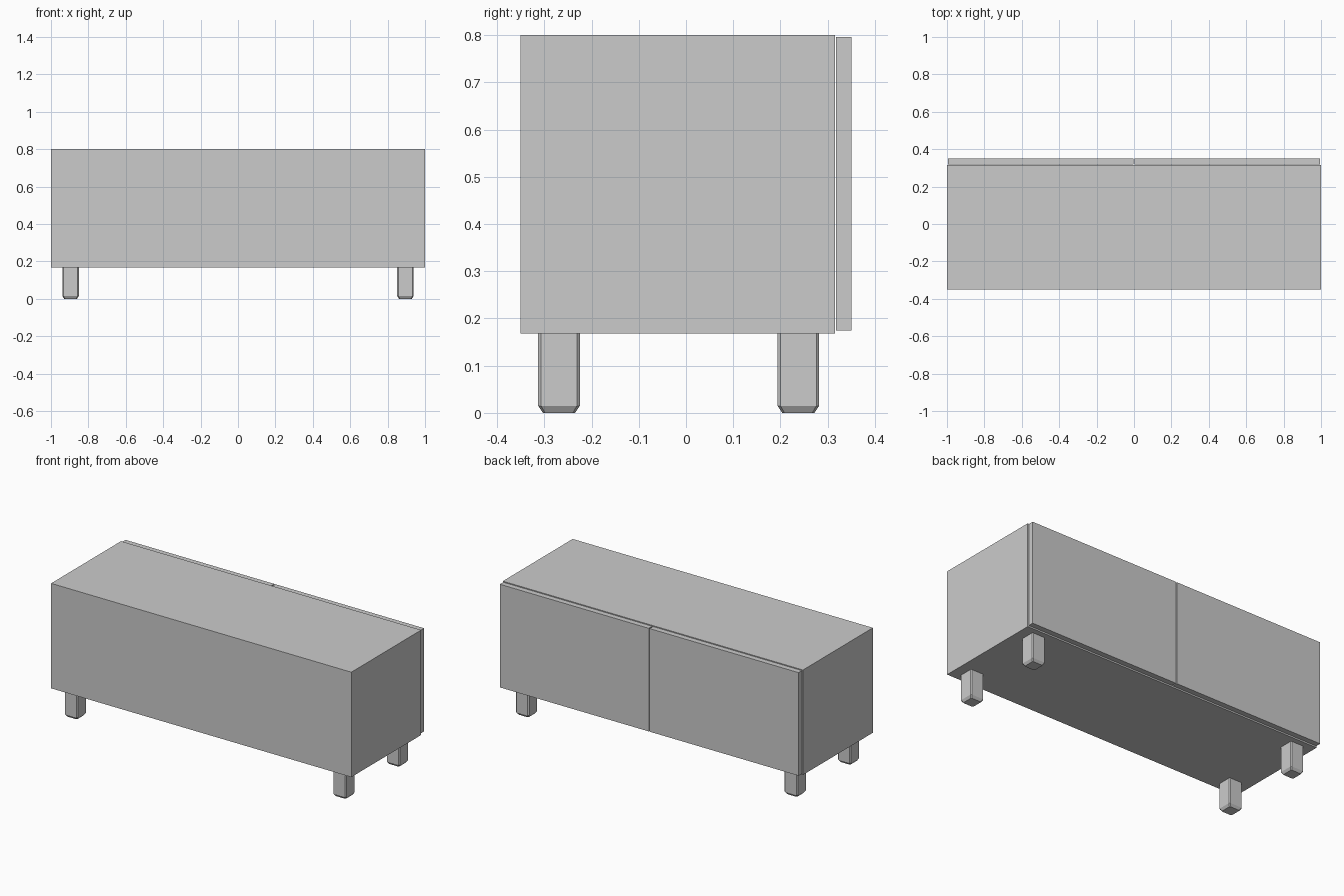
import bpy, bmesh
from mathutils import Vector

if "Cube" in bpy.data.objects:
    bpy.data.objects.remove(bpy.data.objects["Cube"])


def box(name, lo, hi):
    """Axis-aligned box between two corners."""
    lo, hi = Vector(lo), Vector(hi)
    bm = bmesh.new()
    bmesh.ops.create_cube(bm, size=1)
    for v in bm.verts:
        v.co = Vector([(lo[i] + hi[i]) / 2 + v.co[i] * (hi[i] - lo[i]) for i in range(3)])
    return finish(name, bm)


def finish(name, bm):
    mesh = bpy.data.meshes.new(name)
    bm.to_mesh(mesh)
    bm.free()
    obj = bpy.data.objects.new(name, mesh)
    bpy.context.collection.objects.link(obj)
    return obj


def leg(name, x, y, half=0.044, top=0.168, corner=0.006, foot=0.015, inset=0.01):
    """Square post with eased corners and a chamfered foot."""
    a, b = half, half - corner
    outline = [(a, -b), (a, b), (b, a), (-b, a), (-a, b), (-a, -b), (-b, -a), (b, -a)]
    s = (half - inset) / half
    bm = bmesh.new()
    rings = [[bm.verts.new((x + px * k, y + py * k, z)) for px, py in outline]
             for z, k in ((0, s), (foot, 1), (top, 1))]
    for r0, r1 in zip(rings, rings[1:]):
        for i in range(8):
            j = (i + 1) % 8
            bm.faces.new((r0[i], r0[j], r1[j], r1[i]))
    bm.faces.new(rings[0][::-1])
    bm.faces.new(rings[-1])
    return finish(name, bm)


# Cabinet body
box("cabinet_body", (-1, -0.35, 0.168), (1, 0.315, 0.8))

# Pair of doors, standing slightly off the body with a gap between them
for side, (x0, x1) in {"left": (-0.995, -0.003), "right": (0.003, 0.995)}.items():
    box(f"{side}_door", (x0, 0.318, 0.175), (x1, 0.35, 0.796))

# Four legs
for side, x in (("left", -0.895), ("right", 0.895)):
    for end, y in (("front", -0.269), ("back", 0.238)):
        leg(f"{end}_{side}_leg", x, y)
